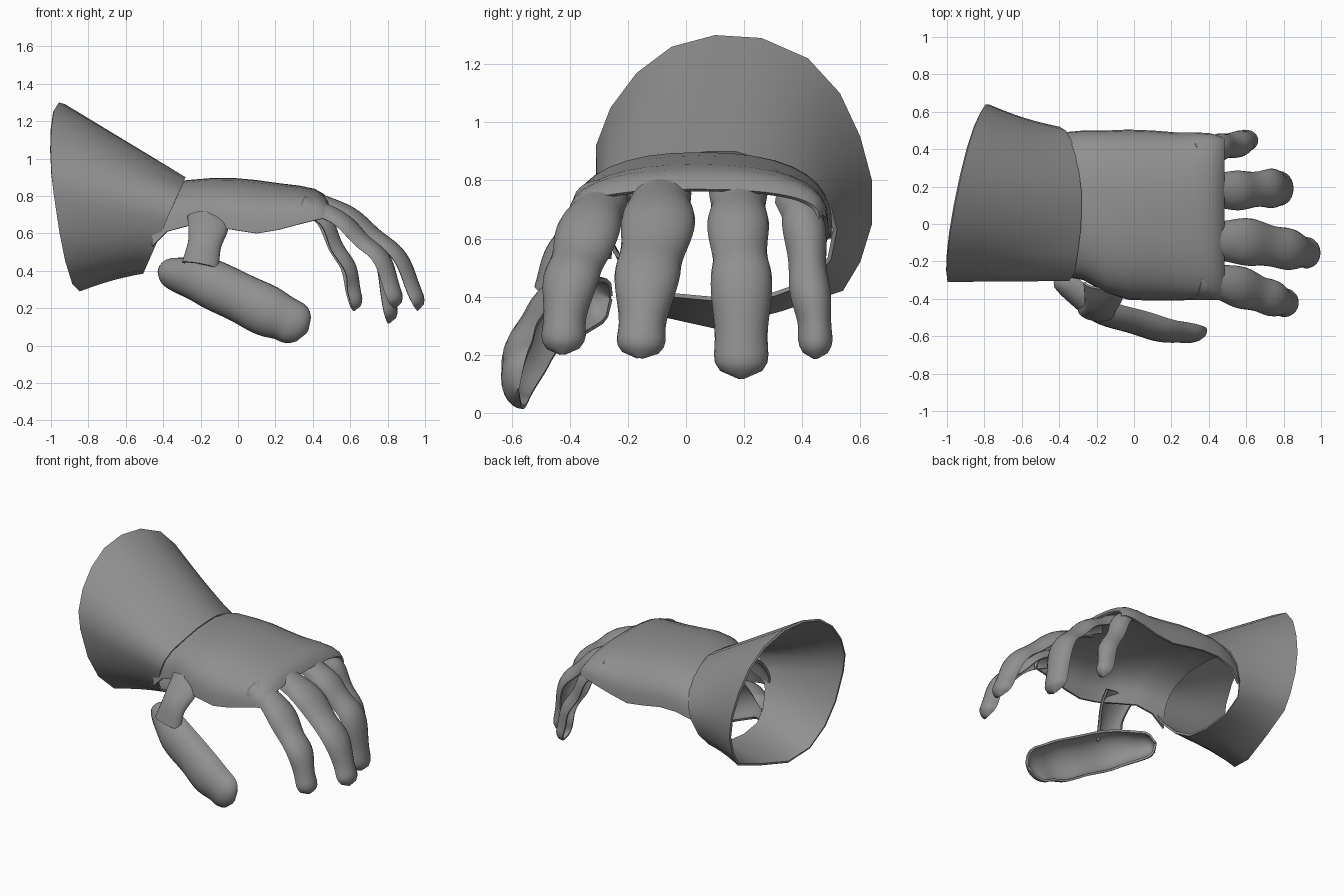
import bpy, bmesh, math
from mathutils import Vector

if "Cube" in bpy.data.objects:
    bpy.data.objects.remove(bpy.data.objects["Cube"])

steel = bpy.data.materials.new("grey_steel")
steel.diffuse_color = (0.28, 0.28, 0.28, 1)
steel.use_nodes = True
steel.node_tree.nodes["Principled BSDF"].inputs["Base Color"].default_value = steel.diffuse_color


def shell(name, rows, closed=False, thick=0.014):
    """Skin rows of points into a thin plate."""
    bm = bmesh.new()
    grid = [[bm.verts.new(p) for p in row] for row in rows]
    n = len(rows[0])
    for a, b in zip(grid, grid[1:]):
        for i in range(n if closed else n - 1):
            j = (i + 1) % n
            bm.faces.new((a[i], a[j], b[j], b[i]))
    # turn the plate so that its normals face away from its middle
    bm.normal_update()
    mid = sum((v.co for v in bm.verts), Vector()) / len(bm.verts)
    if sum(f.normal.dot(f.calc_center_median() - mid) * f.calc_area() for f in bm.faces) < 0:
        bmesh.ops.reverse_faces(bm, faces=bm.faces[:])
    me = bpy.data.meshes.new(name)
    bm.to_mesh(me)
    bm.free()
    me.materials.append(steel)
    ob = bpy.data.objects.new(name, me)
    bpy.context.collection.objects.link(ob)
    mod = ob.modifiers.new("thickness", "SOLIDIFY")
    mod.thickness, mod.offset = thick, -1
    bpy.ops.object.select_all(action="DESELECT")
    bpy.context.view_layer.objects.active = ob
    ob.select_set(True)
    bpy.ops.object.modifier_apply(modifier=mod.name)
    bpy.ops.object.shade_smooth_by_angle(angle=math.radians(50))
    return ob


def spline(vals, t):
    """Catmull-Rom value at t in 0..1."""
    x = t * (len(vals) - 1)
    i = min(int(x), len(vals) - 2)
    u = x - i
    p1, p2 = vals[i], vals[i + 1]
    p0 = vals[i - 1] if i else p1 * 2 - p2
    p3 = vals[i + 2] if i + 2 < len(vals) else p2 * 2 - p1
    return 0.5 * (p1 * 2 + (p2 - p0) * u + (p0 * 2 - p1 * 5 + p2 * 4 - p3) * u * u
                  + (p1 * 3 - p0 - p2 * 3 + p3) * u ** 3)


def half_tube(name, path, widths, depths, outward, cap=(0, 0.08), bumps=0.0, n=36):
    """Half-round plate along its crest line, with domed ends."""
    pts = [Vector(p) for p in path]
    line = [spline(pts, k / n) for k in range(n + 1)]
    dist = [0]
    for a, b in zip(line, line[1:]):
        dist.append(dist[-1] + (b - a).length)
    rows = []
    for k, c in enumerate(line):
        t = k / n
        tan = (line[min(k + 1, n)] - line[max(k - 1, 0)]).normalized()
        out = Vector(outward)
        out = (out - tan * out.dot(tan)).normalized()
        side = tan.cross(out)
        wave = bumps * math.cos(2 * math.pi * t * 3.0)
        w = spline(widths, t) * (1 + wave)
        full = d = spline(depths, t)
        for s, r in ((dist[k], cap[0]), (dist[-1] - dist[k], cap[1])):
            if r and s < r:
                f = max(0.1, math.sqrt(1 - (1 - s / r) ** 2))
                w *= f
                d *= f
        crest = c + out * (wave * 0.12 - (full - d) * 0.8)
        rows.append([crest + side * w * math.sin(a) - out * d * (1 - math.cos(a))
                     for a in (math.pi * (j / 12 - 0.5) for j in range(13))])
    return shell(name, rows)


# Flared cuff: outer rim and wrist rim, as (y, z)
wide = [(.1, 1.3), (.26, 1.29), (.42, 1.22), (.53, 1.1), (.6, .95), (.64, .8), (.64, .65),
        (.6, .52), (.54, .42), (.33, .35), (.1, .29), (-.08, .33), (-.2, .45), (-.27, .6),
        (-.31, .8), (-.31, .92), (-.26, 1.05), (-.17, 1.17), (-.05, 1.26)]
narrow = [(.08, .9), (.17, .9), (.27, .87), (.37, .83), (.44, .78), (.5, .71), (.52, .63),
          (.5, .53), (.44, .45), (.3, .4), (.1, .385), (-.06, .4), (-.17, .46), (-.25, .55),
          (-.3, .67), (-.305, .75), (-.26, .815), (-.15, .855), (-.03, .89)]
rows = []
for k in range(7):
    t, row = k / 6, []
    for (y0, z0), (y1, z1) in zip(wide, narrow):
        a = Vector((-.89 + .2 * (y0 - .16) - .11 * (z0 - .8), y0, z0))
        b = Vector((-.28 - .44 * (.9 - z1), y1, z1))
        p = a.lerp(b, t)
        pinch = .1 * math.sin(math.pi * t) * min(1, max(0, (1.2 - z0) * 2))  # gentle flare
        p.y += (b.y - a.y) * pinch
        p.z += (b.z - a.z) * pinch
        row.append(p)
    rows.append(row)
shell("cuff", rows, True)

# Hand plate: arches given as x, front y, back y, edge z, top z
arches = [(-.46, -.27, .47, .53, .84), (-.38, -.28, .49, .61, .86), (-.27, -.30, .5, .64, .885),
          (-.15, -.37, .5, .64, .895), (-.03, -.405, .505, .62, .897), (.1, -.41, .5, .6, .885),
          (.22, -.41, .49, .62, .868), (.33, -.405, .49, .65, .855), (.41, -.405, .485, .67, .838),
          (.46, -.405, .47, .68, .81), (.485, -.39, .46, .67, .77)]
rows = []
for x, y0, y1, ze, zt in arches:
    row = []
    for j in range(19):
        a = math.pi * j / 18
        c, s = math.cos(a), math.sin(a)
        y = (y0 + y1) / 2 - (y1 - y0) / 2 * math.copysign(abs(c) ** .85, c)
        row.append(Vector((x, y, ze + (zt - ze) * max(s, 0) ** .75)))
    rows.append(row)
shell("hand_plate", rows)

# Finger plates: crest path, half widths, sideways lean
fingers = {
    "index_finger": ([(.36, -.30, .795), (.51, -.32, .75), (.655, -.36, .63), (.77, -.40, .525),
                      (.855, -.43, .37), (.89, -.435, .21)], [.09, .10, .105, .095, .08, .078], -.2),
    "middle_finger": ([(.36, -.09, .835), (.53, -.09, .785), (.70, -.10, .67), (.855, -.13, .54),
                       (.965, -.15, .36), (1.01, -.16, .2)], [.10, .115, .12, .11, .088, .085], 0),
    "ring_finger": ([(.36, .18, .83), (.51, .18, .765), (.645, .18, .655), (.77, .19, .53),
                     (.84, .19, .32), (.855, .19, .12)], [.095, .10, .10, .10, .098, .09], 0),
    "little_finger": ([(.34, .38, .79), (.455, .40, .735), (.53, .42, .615), (.60, .43, .48),
                       (.655, .45, .34), (.67, .45, .19)], [.07, .07, .07, .068, .062, .06], .1),
}
for name, (path, widths, lean) in fingers.items():
    half_tube(name, path, widths, [.075, .075], (1, lean, .8), bumps=.06)

# Thumb plate and the strap that joins it to the hand
half_tube("thumb", [(-.45, -.30, .42), (-.36, -.41, .40), (-.2, -.52, .36), (-.01, -.59, .275),
                    (.14, -.625, .2), (.26, -.64, .145), (.375, -.635, .075)],
          [.07, .105, .125, .138, .132, .125, .12], [.10, .11, .11, .08], (-.1, -1, .12),
          cap=(.06, .11), bumps=.04)
half_tube("thumb_strap", [(-.155, -.35, .72), (-.16, -.42, .65), (-.18, -.485, .56), (-.205, -.52, .44)],
          [.115, .105, .09, .10], [.05, .05], (0, -1, .6), cap=(0, 0), n=12)
